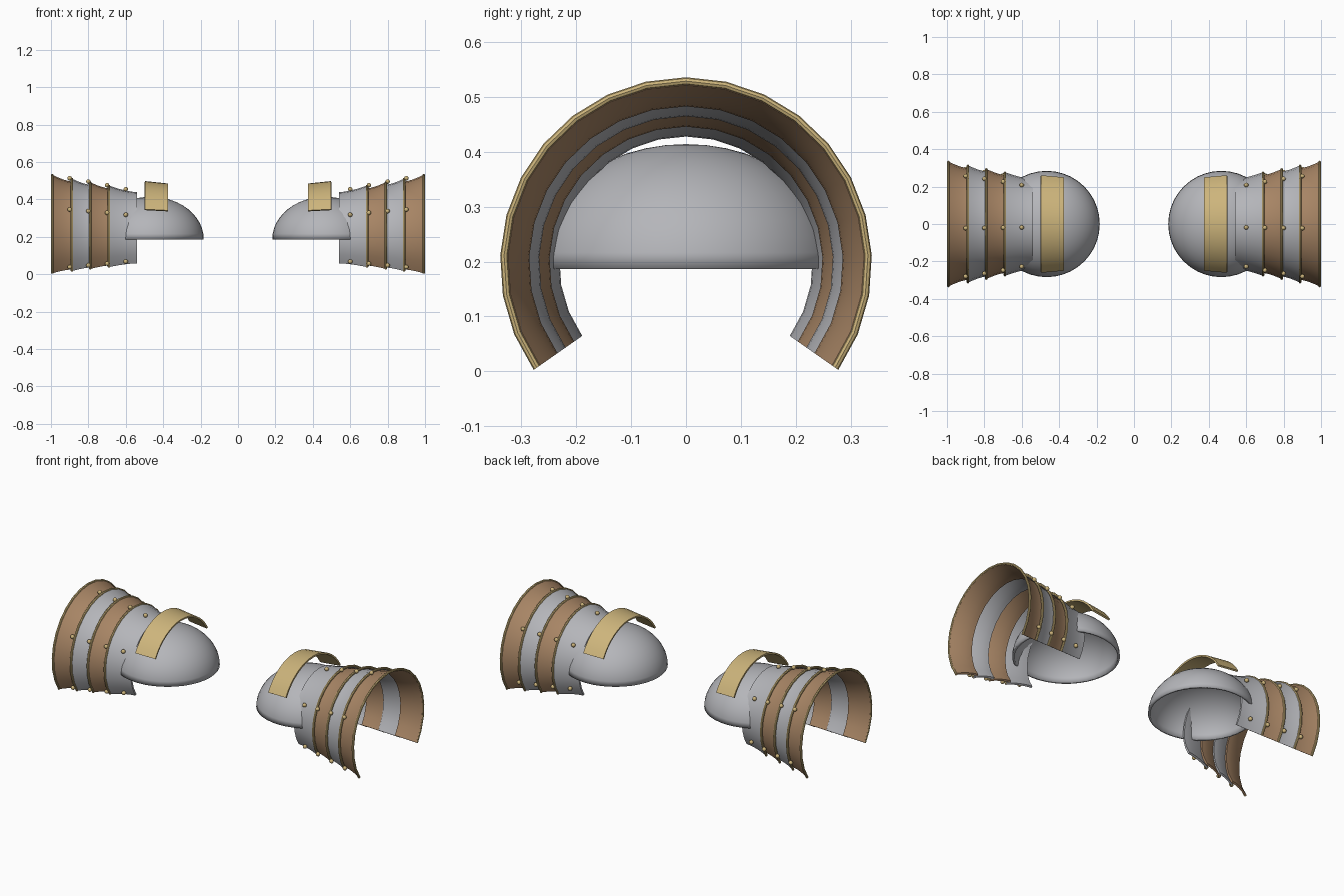
import bpy, bmesh
from math import sin, cos, pi, radians

if "Cube" in bpy.data.objects:
    bpy.data.objects.remove(bpy.data.objects["Cube"])

AXIS_Z = 0.197   # height of the axis shared by all the curved plates


def material(name, rgb):
    m = bpy.data.materials.new(name)
    m.use_nodes = True
    m.diffuse_color = (*rgb, 1)
    m.node_tree.nodes["Principled BSDF"].inputs["Base Color"].default_value = (*rgb, 1)
    return m


steel = material("steel grey", (0.46, 0.465, 0.49))
leather = material("leather brown", (0.39, 0.235, 0.13))
gold = material("pale gold", (0.61, 0.46, 0.2))


def finish(bm, name, mat, sharp=40, thickness=0):
    """Turn a bmesh into a smooth object mirrored to both shoulders."""
    bmesh.ops.recalc_face_normals(bm, faces=bm.faces)
    me = bpy.data.meshes.new(name)
    bm.to_mesh(me)
    bm.free()
    me.materials.append(mat)
    me.shade_smooth()
    me.set_sharp_from_angle(angle=radians(sharp))
    ob = bpy.data.objects.new(name, me)
    bpy.context.collection.objects.link(ob)
    if thickness:
        solid = ob.modifiers.new("thickness", 'SOLIDIFY')
        solid.thickness = thickness
        solid.offset = -1
    mirror = ob.modifiers.new("both sides", 'MIRROR')
    mirror.use_mirror_merge = False
    return ob


def on_arc(x, r, degrees):
    a = radians(degrees)
    return (x, -r * cos(a), AXIS_Z + r * sin(a))


def sweep(name, profile, start, end, steps, mat):
    """Sweep a closed (x, radius) profile round the shared axis, capping the ends."""
    bm = bmesh.new()
    rings = []
    for i in range(steps + 1):
        a = start + (end - start) * i / steps
        rings.append([bm.verts.new(on_arc(x, r, a)) for x, r in profile])
    n = len(profile)
    for p, q in zip(rings, rings[1:]):
        for j in range(n):
            k = (j + 1) % n
            bm.faces.new((p[j], p[k], q[k], q[j]))
    bm.faces.new(rings[0])
    bm.faces.new(rings[-1])
    return finish(bm, name, mat)


# Shoulder dome: a squashed, hollow half sphere
bm = bmesh.new()
bmesh.ops.create_uvsphere(bm, u_segments=40, v_segments=24, radius=0.284)
bmesh.ops.delete(bm, geom=[v for v in bm.verts if v.co.z < -0.001], context='VERTS')
bmesh.ops.scale(bm, vec=(1, 1, 0.8), verts=bm.verts)
bmesh.ops.translate(bm, vec=(0.467, 0, 0.187), verts=bm.verts)
finish(bm, "shoulder_dome", steel, thickness=0.012)

# Overlapping arm plates: x start, x end, start radius, end radius, rivet x, rivet radius
plates = [
    ("upper_plate", 0.54, 0.692, 0.242, 0.278, 0.60, 0.262, steel),
    ("second_plate", 0.675, 0.792, 0.260, 0.296, 0.70, 0.284, leather),
    ("third_plate", 0.775, 0.890, 0.279, 0.315, 0.80, 0.303, steel),
    ("lower_plate", 0.875, 0.995, 0.297, 0.336, 0.90, 0.321, leather),
]
WALL = 0.011
for name, x0, x1, r0, r1, rivet_x, rivet_r, mat in plates:
    # Flared plate with a concave outline
    outer = []
    for i in range(7):
        t = i / 6
        outer.append((x0 + (x1 - x0) * t, r0 + (r1 - r0) * t ** 1.6))
    inner = [(x, r - WALL) for x, r in reversed(outer)]
    sweep(name, outer + inner, -35, 215, 20, mat)

    # Rolled gold edge, on all but the uppermost lip
    tube = [(x1 - 0.002 + 0.007 * cos(k * pi / 4), r1 - 0.004 + 0.007 * sin(k * pi / 4))
            for k in range(8)]
    sweep(name + "_trim", tube, -35, 215, 20, gold)

    # Row of rivets round the plate
    bm = bmesh.new()
    for k in range(5):
        ball = bmesh.ops.create_uvsphere(bm, u_segments=12, v_segments=8, radius=0.012)
        bmesh.ops.translate(bm, vec=on_arc(rivet_x, rivet_r - 0.004, -30 + 58 * k),
                            verts=ball["verts"])
    finish(bm, name + "_rivets", gold)

# Gold strap arching over the dome
strap = [(0.374, 0.288), (0.498, 0.301), (0.499, 0.291), (0.375, 0.278)]
sweep("dome_strap", strap, 30, 150, 16, gold)
